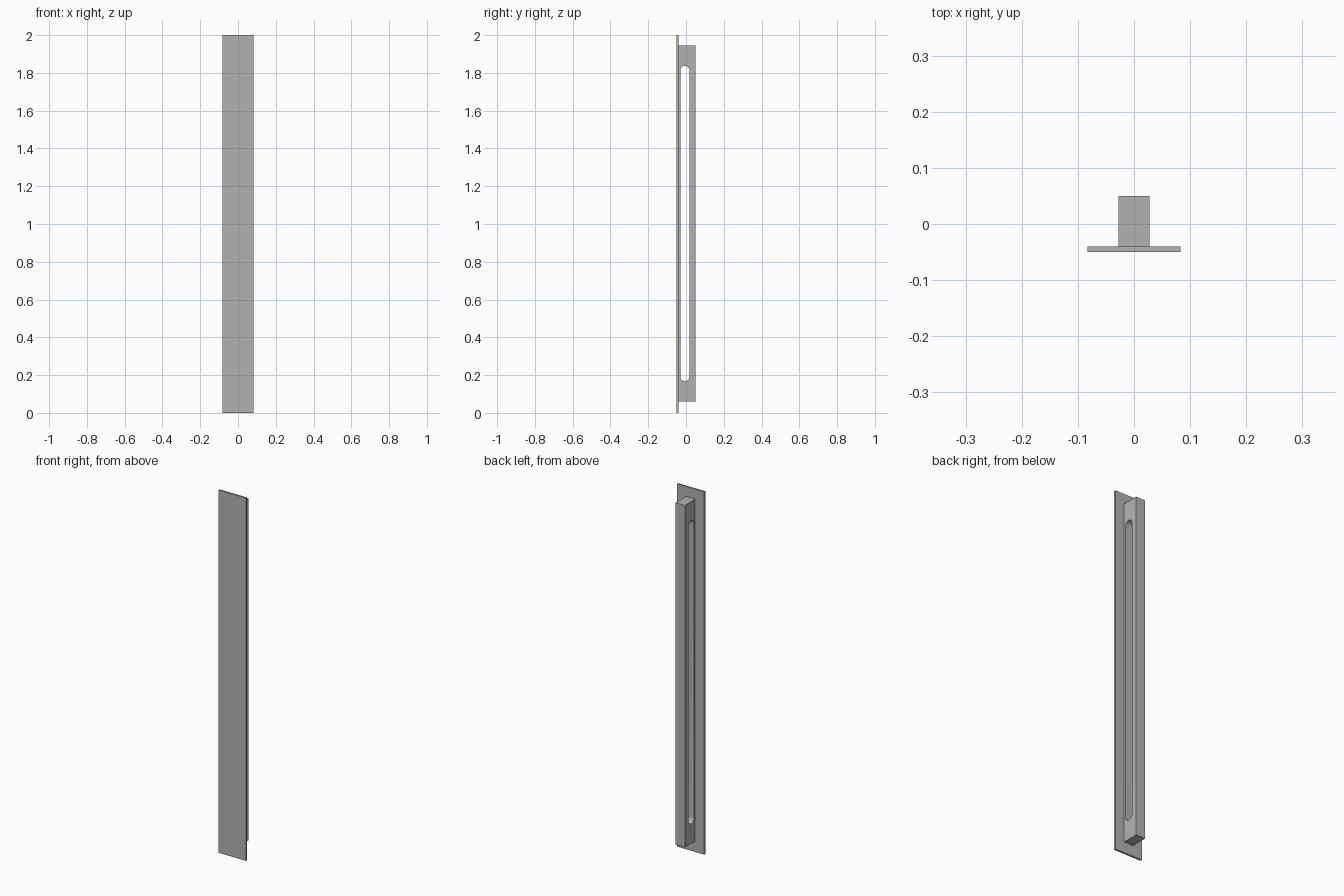
import bpy, bmesh, math
from mathutils import Matrix

cube = bpy.data.objects.get("Cube")
if cube:
    bpy.data.objects.remove(cube, do_unlink=True)

# Single grey finish
grey = bpy.data.materials.new("grey")
grey.use_nodes = True
colour = (0.45, 0.45, 0.45, 1)
grey.diffuse_color = colour
grey.node_tree.nodes["Principled BSDF"].inputs["Base Color"].default_value = colour


def finish(name, bm):
    bmesh.ops.recalc_face_normals(bm, faces=bm.faces)
    mesh = bpy.data.meshes.new(name)
    bm.to_mesh(mesh)
    bm.free()
    mesh.materials.append(grey)
    obj = bpy.data.objects.new(name, mesh)
    bpy.context.collection.objects.link(obj)
    return obj


def box(name, half_width, y0, y1, z0, z1):
    bm = bmesh.new()
    place = Matrix.Translation((0, (y0 + y1) / 2, (z0 + z1) / 2))
    size = Matrix.Diagonal((2 * half_width, y1 - y0, z1 - z0, 1))
    bmesh.ops.create_cube(bm, size=1, matrix=place @ size)
    return finish(name, bm)


def slot(name, half_width, y, z0, z1, radius, steps=16):
    # Stadium outline swept across the width
    bm = bmesh.new()
    verts = []
    for z, start in ((z1 - radius, 0), (z0 + radius, math.pi)):
        for i in range(steps + 1):
            a = start + math.pi * i / steps
            verts.append(bm.verts.new((-half_width, y + radius * math.cos(a),
                                       z + radius * math.sin(a))))
    face = bm.faces.new(verts)
    swept = bmesh.ops.extrude_face_region(bm, geom=[face])["geom"]
    moved = [v for v in swept if isinstance(v, bmesh.types.BMVert)]
    bmesh.ops.translate(bm, verts=moved, vec=(2 * half_width, 0, 0))
    return finish(name, bm)


# Flat front plate and the slotted bar behind it
box("front_plate", 0.083, -0.05, -0.04, 0, 2)
bar = box("slotted_bar", 0.028, -0.04, 0.05, 0.06, 1.945)

# Long rounded slot through the bar
cutter = slot("slot_cutter", 0.06, -0.006, 0.168, 1.838, 0.024)
cutter.hide_render = True
cut = bar.modifiers.new("slot", "BOOLEAN")
cut.operation = "DIFFERENCE"
cut.solver = "EXACT"
cut.object = cutter
bpy.ops.object.select_all(action="DESELECT")
bpy.context.view_layer.objects.active = bar
bar.select_set(True)
bpy.ops.object.modifier_apply(modifier=cut.name)
bpy.data.objects.remove(cutter, do_unlink=True)
bpy.ops.object.shade_smooth_by_angle(angle=math.radians(30))
